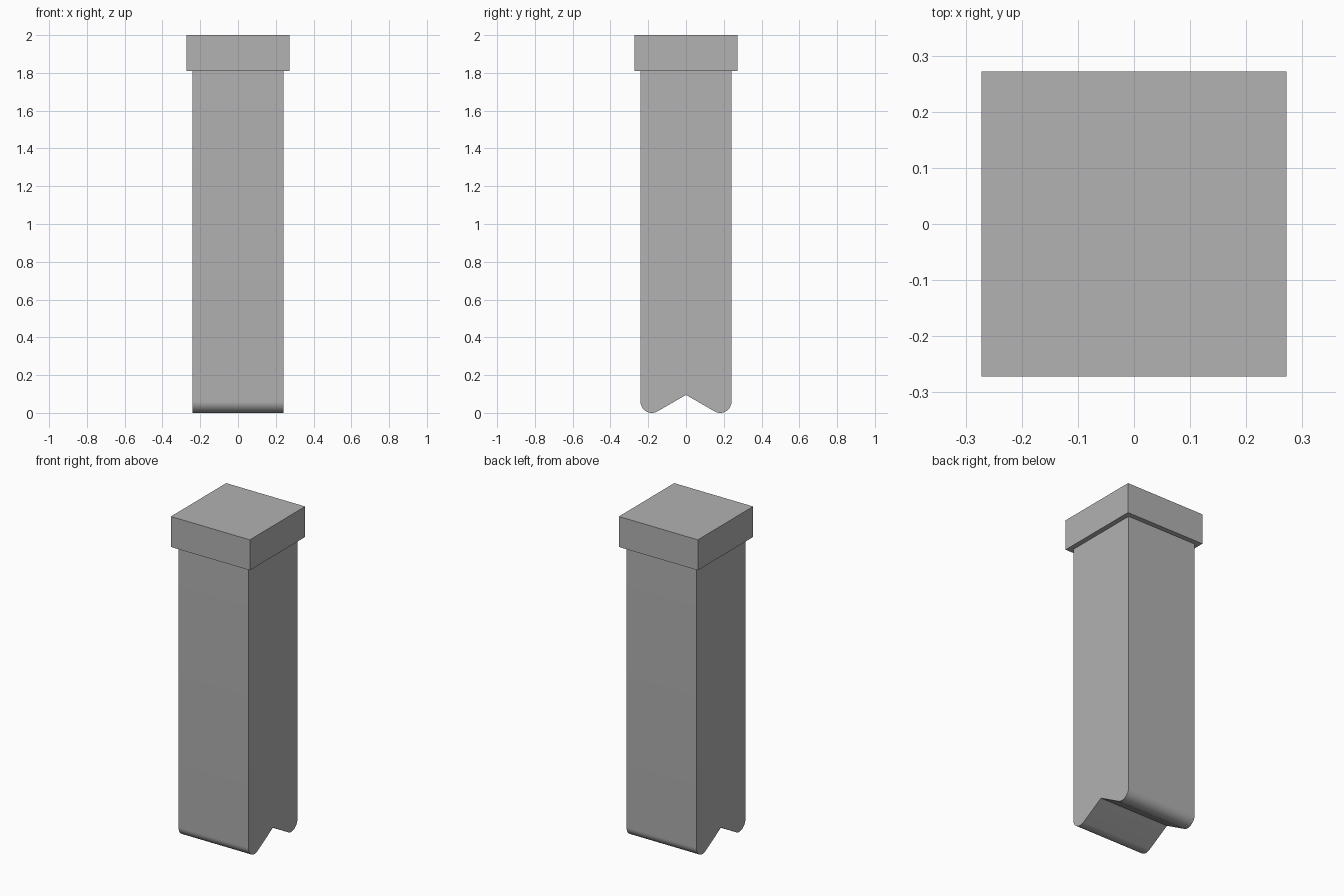
import bpy
import bmesh
from math import cos, sin, radians, tan

cube = bpy.data.objects.get("Cube")
if cube:
    bpy.data.objects.remove(cube, do_unlink=True)

HALF, CAP_HALF = 0.241, 0.272      # half widths of shaft and cap
CAP_BOTTOM, TOP = 1.81, 2.0
RADIUS, STEPS = 0.06, 16           # rounded toes of the shaft
SLOPE = radians(30)                # rise of the notch

grey = bpy.data.materials.new("plain grey")
grey.use_nodes = True
colour = (0.445, 0.445, 0.445, 1)
grey.diffuse_color = colour
grey.node_tree.nodes["Principled BSDF"].inputs["Base Color"].default_value = colour


def prism(name, profile, half_width):
    """Extrude a closed (y, z) profile along x."""
    bm = bmesh.new()
    face = bm.faces.new([bm.verts.new((-half_width, y, z)) for y, z in profile])
    extruded = bmesh.ops.extrude_face_region(bm, geom=[face])["geom"]
    moved = [v for v in extruded if isinstance(v, bmesh.types.BMVert)]
    bmesh.ops.translate(bm, verts=moved, vec=(2 * half_width, 0, 0))
    bmesh.ops.recalc_face_normals(bm, faces=bm.faces)
    mesh = bpy.data.meshes.new(name)
    bm.to_mesh(mesh)
    bm.free()
    mesh.materials.append(grey)
    obj = bpy.data.objects.new(name, mesh)
    bpy.context.collection.objects.link(obj)
    bpy.ops.object.select_all(action="DESELECT")
    obj.select_set(True)
    bpy.context.view_layer.objects.active = obj
    bpy.ops.object.shade_smooth_by_angle(angle=radians(30))
    return obj


# Shaft: one rounded toe, mirrored about the notch in the middle
sweep = radians(90) + SLOPE
centre = RADIUS - HALF
toe = []
for i in range(STEPS + 1):
    a = radians(180) + sweep * i / STEPS
    toe.append((centre + RADIUS * cos(a), RADIUS + RADIUS * sin(a)))
end_y, end_z = toe[-1]
notch = (0, end_z - end_y * tan(SLOPE))
half = [(-HALF, CAP_BOTTOM)] + toe
prism("shaft", half + [notch] + [(-y, z) for y, z in reversed(half)], HALF)

# Cap: square slab overhanging the shaft
prism("cap", [(-CAP_HALF, CAP_BOTTOM), (CAP_HALF, CAP_BOTTOM),
              (CAP_HALF, TOP), (-CAP_HALF, TOP)], CAP_HALF)
